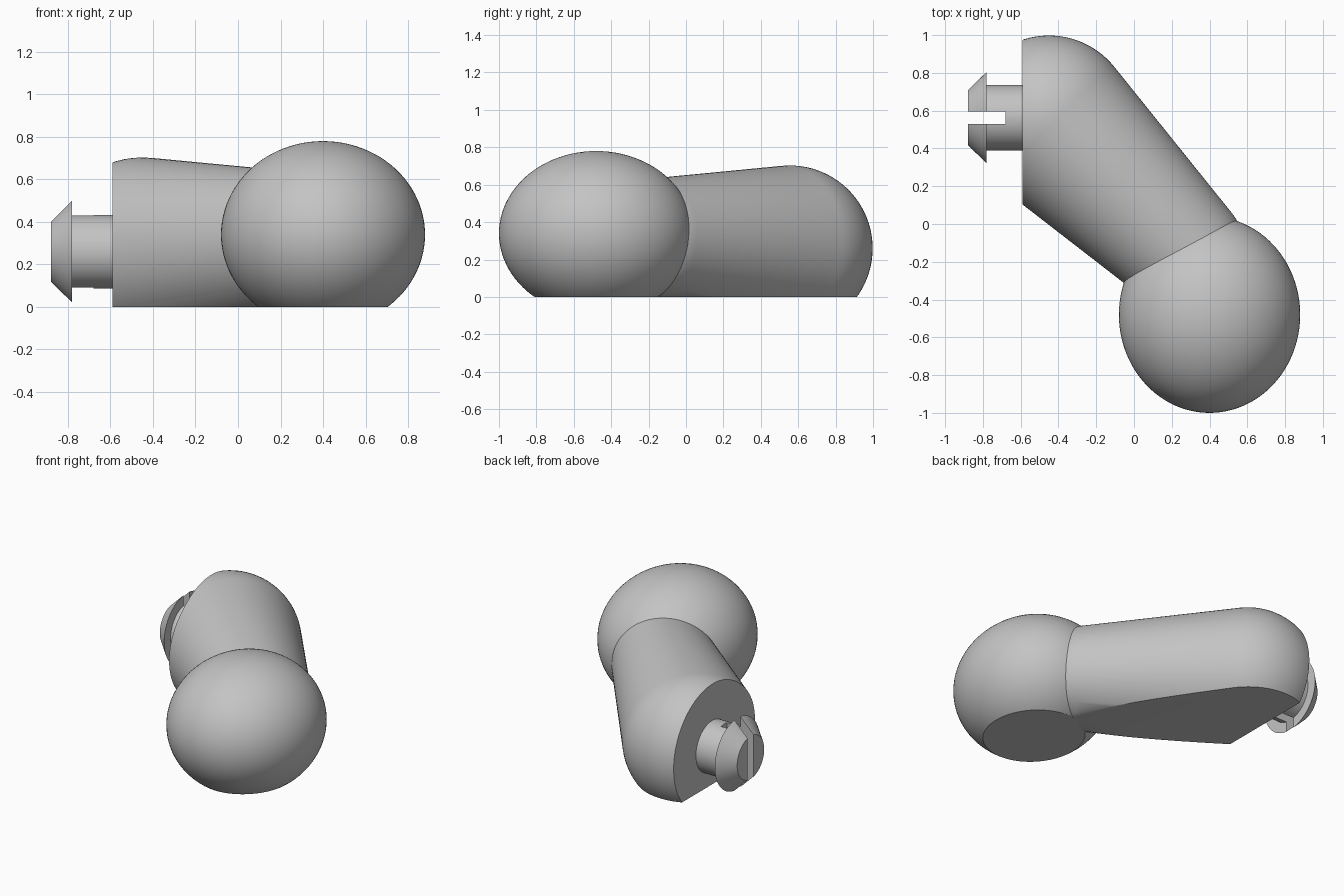
import bpy, bmesh, math
from mathutils import Vector, Matrix

cube = bpy.data.objects.get("Cube")
if cube:
    bpy.data.objects.remove(cube, do_unlink=True)

# Single grey plastic
grey = bpy.data.materials.new("plastic grey")
grey.use_nodes = True
colour = (0.55, 0.55, 0.55, 1)
grey.diffuse_color = colour
grey.node_tree.nodes["Principled BSDF"].inputs["Base Color"].default_value = colour


def cut(bm, point, normal):
    """Trim away the side the normal points to and cap the opening."""
    res = bmesh.ops.bisect_plane(bm, geom=bm.verts[:] + bm.edges[:] + bm.faces[:],
                                 plane_co=point, plane_no=normal, clear_outer=True)
    edges = [e for e in res["geom_cut"] if isinstance(e, bmesh.types.BMEdge) and e.is_boundary]
    bmesh.ops.edgeloop_fill(bm, edges=edges)


def lathe(profile, origin, axis, segments=96):
    """Revolve (distance along axis, radius) points about an axis."""
    bm = bmesh.new()
    verts = [bm.verts.new((r, 0, t)) for t, r in profile]
    edges = [bm.edges.new(pair) for pair in zip(verts, verts[1:])]
    bmesh.ops.spin(bm, geom=verts + edges, cent=(0, 0, 0), axis=(0, 0, 1),
                   angle=math.tau, steps=segments, use_merge=False)
    bmesh.ops.remove_doubles(bm, verts=bm.verts[:], dist=1e-4)
    turn = Vector(axis).to_track_quat('Z', 'Y').to_matrix().to_4x4()
    bm.transform(Matrix.Translation(origin) @ turn)
    return bm


def finish(bm, name):
    bmesh.ops.recalc_face_normals(bm, faces=bm.faces[:])
    mesh = bpy.data.meshes.new(name)
    bm.to_mesh(mesh)
    bm.free()
    mesh.materials.append(grey)
    obj = bpy.data.objects.new(name, mesh)
    bpy.context.collection.objects.link(obj)
    return obj


def smooth(obj):
    bpy.ops.object.select_all(action='DESELECT')
    obj.select_set(True)
    bpy.context.view_layer.objects.active = obj
    bpy.ops.object.shade_smooth_by_angle(angle=math.radians(30))


# Egg-shaped ball with a flat underside
bm = bmesh.new()
bmesh.ops.create_uvsphere(bm, u_segments=96, v_segments=48, radius=1)
bm.transform(Matrix.Translation((0.4, -0.48, 0.34)) @ Matrix.Diagonal((0.48, 0.52, 0.44, 1)))
cut(bm, (0, 0, 0), (0, 0, -1))
smooth(finish(bm, "ball"))

# Tapered round-ended arm, trimmed flat below and at the peg side
big, small, length = 0.443, 0.326, 1.0
lean = math.asin((big - small) / length)
profile = []
for i in range(25):
    a = math.pi - (math.pi / 2 + lean) * i / 24
    profile.append((big * math.cos(a), big * math.sin(a)))
profile[0] = (-big, 0)
# The tangent angle where both round ends meet the cone
tangent = math.pi / 2 - lean
for i in range(17):
    a = tangent * (1 - i / 16)
    profile.append((length + small * math.cos(a), small * math.sin(a)))
# Replace the back arc so that it ends exactly on the tangent
for i in range(25):
    a = math.pi - (math.pi - tangent) * i / 24
    profile[i] = (big * math.cos(a), abs(big * math.sin(a)))
bm = lathe(profile, (-0.45, 0.555, 0.26), (0.713, -0.70, 0.05))
cut(bm, (-0.59, 0, 0), (-1, 0, 0))
cut(bm, (0, 0, 0), (0, 0, -1))
smooth(finish(bm, "arm"))

# Snap-in peg with a tapered head
peg = finish(lathe([(-0.02, 0), (-0.02, 0.173), (0.19, 0.173), (0.19, 0.242), (0.29, 0.145), (0.29, 0)],
                   (-0.59, 0.563, 0.26), (-1, 0, 0)), "peg")

# Slot that splits the peg
bm = bmesh.new()
bmesh.ops.create_cube(bm, size=1)
bm.transform(Matrix.Translation((-0.83, 0.563, 0.26)) @ Matrix.Diagonal((0.3, 0.065, 0.7, 1)))
cutter = finish(bm, "slot_cutter")
cutter.hide_render = True
mod = peg.modifiers.new("slot", 'BOOLEAN')
mod.operation = 'DIFFERENCE'
mod.solver = 'EXACT'
mod.object = cutter
bpy.context.view_layer.objects.active = peg
bpy.ops.object.modifier_apply(modifier=mod.name)
bpy.data.objects.remove(cutter, do_unlink=True)
smooth(peg)
